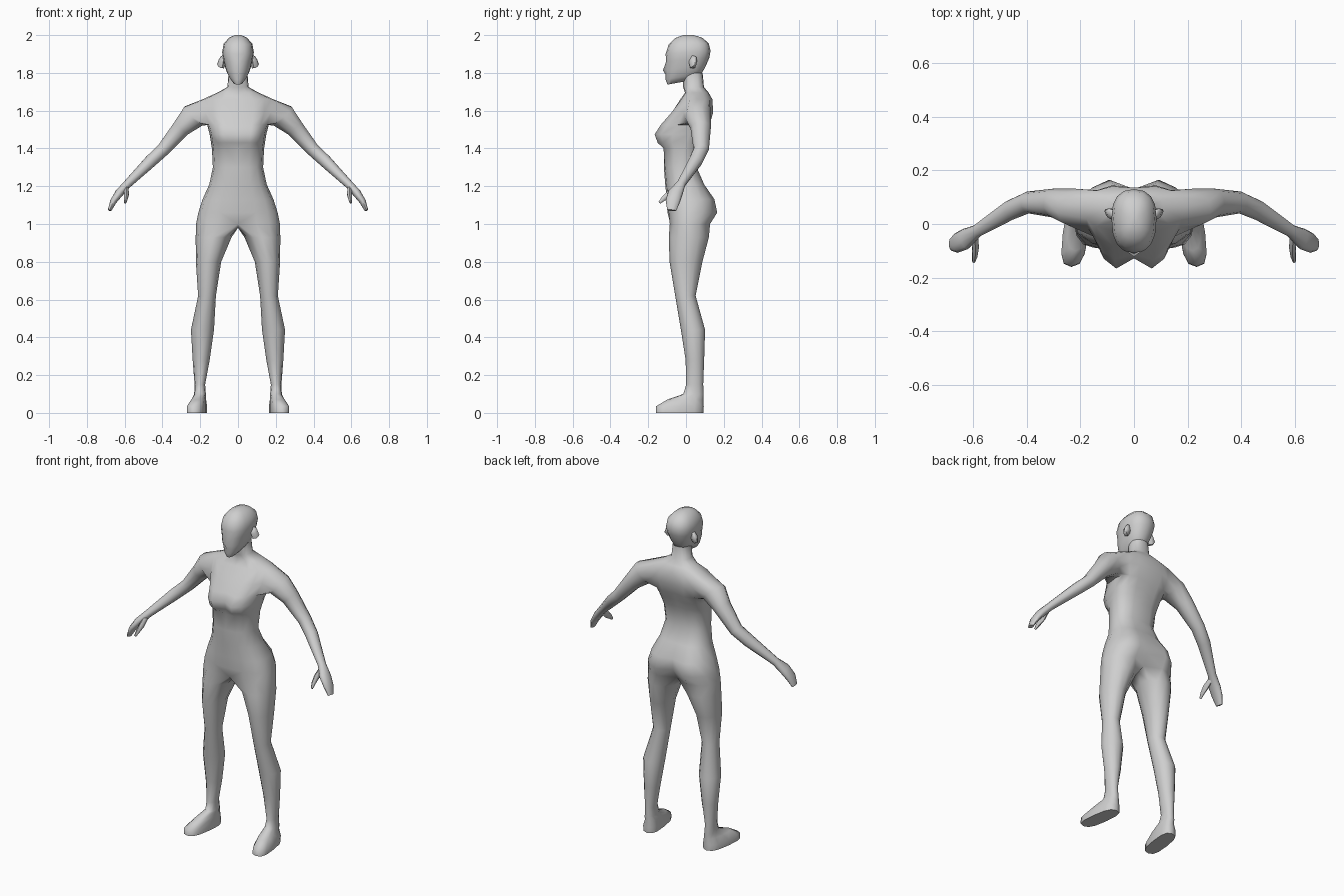
import bpy, bmesh, math
from mathutils import Vector

if "Cube" in bpy.data.objects:
    bpy.data.objects.remove(bpy.data.objects["Cube"])

skin_mat = bpy.data.materials.new("plain grey")
skin_mat.diffuse_color = (0.62, 0.62, 0.62, 1)
skin_mat.use_nodes = True
skin_mat.node_tree.nodes["Principled BSDF"].inputs["Base Color"].default_value = skin_mat.diffuse_color


def powr(v, e):
    return math.copysign(abs(v) ** e, v)


def half_ring(bm, z, w, f, b, m, fc=0, bc=0, tilt=0):
    """Nine points from front centre round the +x side to back centre."""
    ring = []
    for i in range(9):
        t = math.pi * i / 8
        x = w * max(math.sin(t), 0) ** 0.85 if 0 < i < 8 else 0
        c = powr(math.cos(t), 0.8) if i != 4 else 0
        y = m - c * (m - f if c > 0 else b - m)
        y += fc if i == 0 else bc if i == 8 else 0
        ring.append(bm.verts.new((x, y, z + tilt * (y - f))))
    return ring


def bridge(bm, a, b, closed=True, skip=()):
    n = len(a)
    for i in range(n if closed else n - 1):
        if i not in skip:
            j = (i + 1) % n
            bm.faces.new((a[i], a[j], b[j], b[i]))


def tube_rings(bm, path, n, start):
    """Rings square to a path of (x, y, z, depth radius, height radius)."""
    pts = [Vector(p[:3]) for p in path]
    rings = []
    for i, p in enumerate(path):
        d = (pts[min(i + 1, len(pts) - 1)] - pts[max(i - 1, 0)]).normalized()
        h = Vector((0, 1, 0))
        h = (h - d * h.dot(d)).normalized()
        v = d.cross(h)
        rings.append([])
        for k in range(n):
            a = start - 2 * math.pi * k / n
            co = pts[i] + h * p[3] * math.cos(a) + v * p[4] * math.sin(a)
            rings[-1].append(bm.verts.new(co))
    return rings


def finish(name, bm):
    """Mirror the half mesh, colour it and shade it smooth."""
    bmesh.ops.recalc_face_normals(bm, faces=bm.faces[:])
    me = bpy.data.meshes.new(name)
    bm.to_mesh(me)
    bm.free()
    me.materials.append(skin_mat)
    ob = bpy.data.objects.new(name, me)
    bpy.context.collection.objects.link(ob)
    mod = ob.modifiers.new("mirror", 'MIRROR')
    mod.merge_threshold = 0.0005
    bpy.ops.object.select_all(action='DESELECT')
    ob.select_set(True)
    bpy.context.view_layer.objects.active = ob
    bpy.ops.object.shade_smooth_by_angle(angle=math.radians(65))
    return ob


# ---- Body: torso rings (z, half width, front, back, side y, centre offsets)
bm = bmesh.new()
TORSO = [
    (1.00, .222, -.092, .135, .01, .01, -.05),
    (1.06, .210, -.098, .175, .01, 0, -.05),
    (1.13, .188, -.102, .160, .01, 0, -.03),
    (1.21, .152, -.110, .102, 0, 0, -.01),
    (1.30, .133, -.117, .062, -.02, 0, -.005),
    (1.40, .138, -.125, .078, -.01, .01, -.005),
    (1.43, .143, -.160, .088, 0, .04, -.005),
    (1.475, .150, -.178, .105, .02, .05, -.01),
    (1.525, .163, -.145, .130, .04, .035, -.015),
    (1.59, .185, -.085, .150, .05, .01, -.015),
    (1.66, .188, -.030, .145, .06, 0, -.01),
    (1.695, .110, -.005, .120, .06, 0, 0),
    (1.725, .056, -.015, .095, .04, 0, 0),
    (1.80, .050, -.015, .088, .035, 0, 0),
]
torso = [half_ring(bm, *r) for r in TORSO]
for i in range(len(torso) - 1):
    # leave the shoulder opening between rings 8 and 10
    bridge(bm, torso[i], torso[i + 1], False, (3, 4, 5) if i in (8, 9) else ())

# Arm and hand grow out of the shoulder opening
low, mid, top = torso[8:11]
loop = top[3:7] + [mid[6]] + low[6:2:-1] + [mid[3]]
ARM = [
    (.235, .063, 1.572, .070, .072),
    (.300, .078, 1.508, .054, .051),
    (.395, .080, 1.395, .041, .037),
    (.460, .052, 1.335, .038, .035),
    (.585, -.026, 1.212, .024, .023),
    (.628, -.056, 1.165, .040, .023),
    (.660, -.070, 1.120, .038, .018),
    (.680, -.076, 1.072, .024, .010),
]
for ring in tube_rings(bm, ARM, 10, math.radians(144)):
    bridge(bm, loop, ring)
    loop = ring
bm.faces.new(loop)

# Thumb
THUMB = [
    (.592, -.045, 1.190, .016, .014),
    (.590, -.085, 1.160, .020, .014),
    (.593, -.118, 1.135, .013, .011),
    (.597, -.140, 1.113, .007, .006),
]
thumb = tube_rings(bm, THUMB, 6, 0)
for a, b in zip(thumb, thumb[1:]):
    bridge(bm, a, b)
bm.faces.new(thumb[0])
bm.faces.new(thumb[-1])

# Leg and foot: (x, y, z, half width, half depth, outward shear, roundness)
f, b = torso[0][0].co.y, torso[0][8].co.y
crotch = [bm.verts.new((0, b + (f - b) * t, .98)) for t in (.27, .52, .76)]
loop = torso[0] + crotch
LEG = [
    (.129, .015, .930, .095, .106, 0, 1),
    (.156, .000, .800, .067, .087, 0, 1),
    (.164, -.003, .620, .047, .054, 0, 1),
    (.188, .037, .440, .061, .064, 0, 1),
    (.195, .047, .280, .045, .049, 0, 1),
    (.202, .046, .150, .028, .045, 0, 1),
    (.201, .040, .100, .031, .054, 0, .9),
    (.208, -.004, .070, .038, .096, .1, .8),
    (.217, -.032, .035, .048, .126, .13, .7),
    (.217, -.034, .000, .048, .126, .13, .7),
]
for cx, cy, z, rx, ry, shear, e in LEG:
    ring = []
    for k in range(12):
        a = math.radians(30 * k - 30)
        dx, dy = rx * powr(math.sin(a), e), -ry * powr(math.cos(a), e)
        ring.append(bm.verts.new((cx + dx - shear * dy, cy + dy, z)))
    bridge(bm, loop, ring)
    loop = ring
bm.faces.new(loop)
finish("body", bm)

# ---- Head: chin to crown, rings rise toward the nape
bm = bmesh.new()
HEAD = [
    (1.738, .026, -.098, .050, -.02, 0, 0),
    (1.765, .048, -.108, .082, 0, 0, 0),
    (1.790, .060, -.106, .096, .01, -.002, 0),
    (1.815, .068, -.108, .108, .01, -.014, 0),
    (1.860, .078, -.105, .124, .02, 0, 0),
    (1.900, .084, -.108, .130, .02, 0, 0),
    (1.950, .076, -.092, .120, .02, 0, 0),
    (1.985, .048, -.056, .085, .015, 0, 0),
    (2.000, .018, -.015, .040, .01, 0, 0),
]
head = [half_ring(bm, *r, tilt=.18 * (2 - r[0]) / .26) for r in HEAD]
for a, b in zip(head, head[1:]):
    bridge(bm, a, b, False)
bm.faces.new(head[0])
bm.faces.new(head[-1])
finish("head", bm)

# ---- Ears: flattened, leaning slightly outward at the back
bm = bmesh.new()
EAR = [
    (.070, .030, 1.855, .018, .036),
    (.086, .040, 1.860, .020, .038),
    (.098, .052, 1.866, .008, .026),
]
ear = tube_rings(bm, EAR, 6, 0)
for a, b in zip(ear, ear[1:]):
    bridge(bm, a, b)
bm.faces.new(ear[0])
bm.faces.new(ear[-1])
finish("ears", bm)
